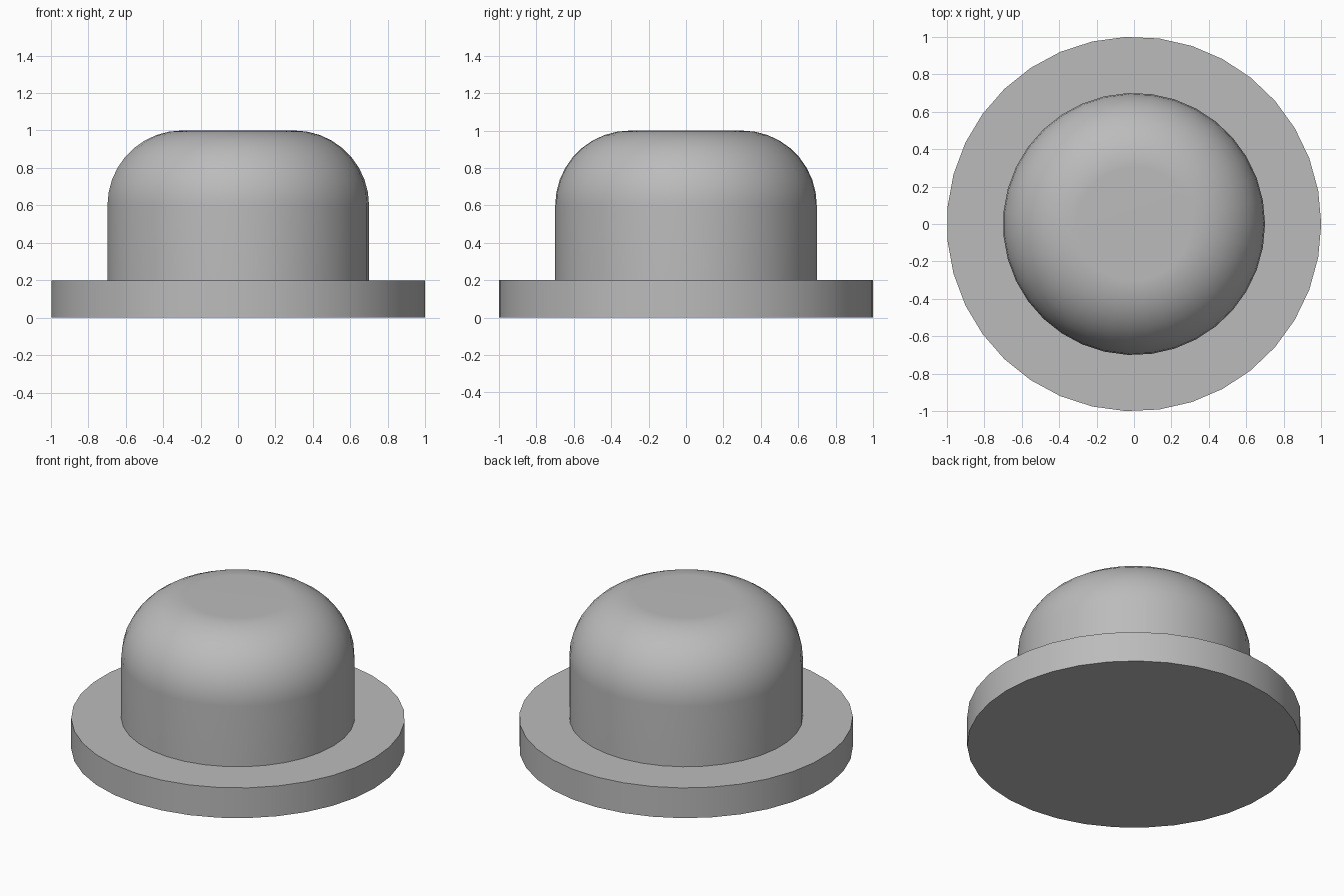
import bpy, bmesh, math

cube = bpy.data.objects.get("Cube")
if cube:
    bpy.data.objects.remove(cube, do_unlink=True)

SIDES = 35
ARC_STEPS = 9

GREY = (0.5, 0.5, 0.5, 1.0)
grey = bpy.data.materials.new("plain grey")
grey.use_nodes = True
grey.diffuse_color = GREY
grey.node_tree.nodes["Principled BSDF"].inputs["Base Color"].default_value = GREY


def lathe(name, profile, cap_bottom):
    """Revolve (radius, height) points around z, bottom to top, and cap the ends."""
    bm = bmesh.new()
    rings = []
    for r, z in profile:
        angles = [math.tau * i / SIDES for i in range(SIDES)]
        rings.append([bm.verts.new((r * math.cos(a), r * math.sin(a), z)) for a in angles])
    for low, high in zip(rings, rings[1:]):
        for i in range(SIDES):
            j = (i + 1) % SIDES
            bm.faces.new((low[i], low[j], high[j], high[i]))
    bm.faces.new(rings[-1])
    if cap_bottom:
        bm.faces.new(rings[0][::-1])
    mesh = bpy.data.meshes.new(name)
    bm.to_mesh(mesh)
    bm.free()
    mesh.materials.append(grey)
    obj = bpy.data.objects.new(name, mesh)
    bpy.context.collection.objects.link(obj)

    # Smooth round surfaces, crisp rims, flat caps
    bpy.ops.object.select_all(action="DESELECT")
    obj.select_set(True)
    bpy.context.view_layer.objects.active = obj
    bpy.ops.object.shade_smooth_by_angle(angle=math.radians(30))
    weighted = obj.modifiers.new("flat caps", "WEIGHTED_NORMAL")
    weighted.keep_sharp = True
    return obj


# Wide round base
lathe("base_flange", [(1.0, 0.0), (1.0, 0.2)], cap_bottom=True)

# Domed body: straight wall, quarter-round shoulder, flat top
shoulder = [(0.3 + 0.4 * math.cos(a), 0.6 + 0.4 * math.sin(a))
            for a in (math.pi / 2 * i / ARC_STEPS for i in range(ARC_STEPS + 1))]
lathe("domed_body", [(0.7, 0.2)] + shoulder, cap_bottom=False)
